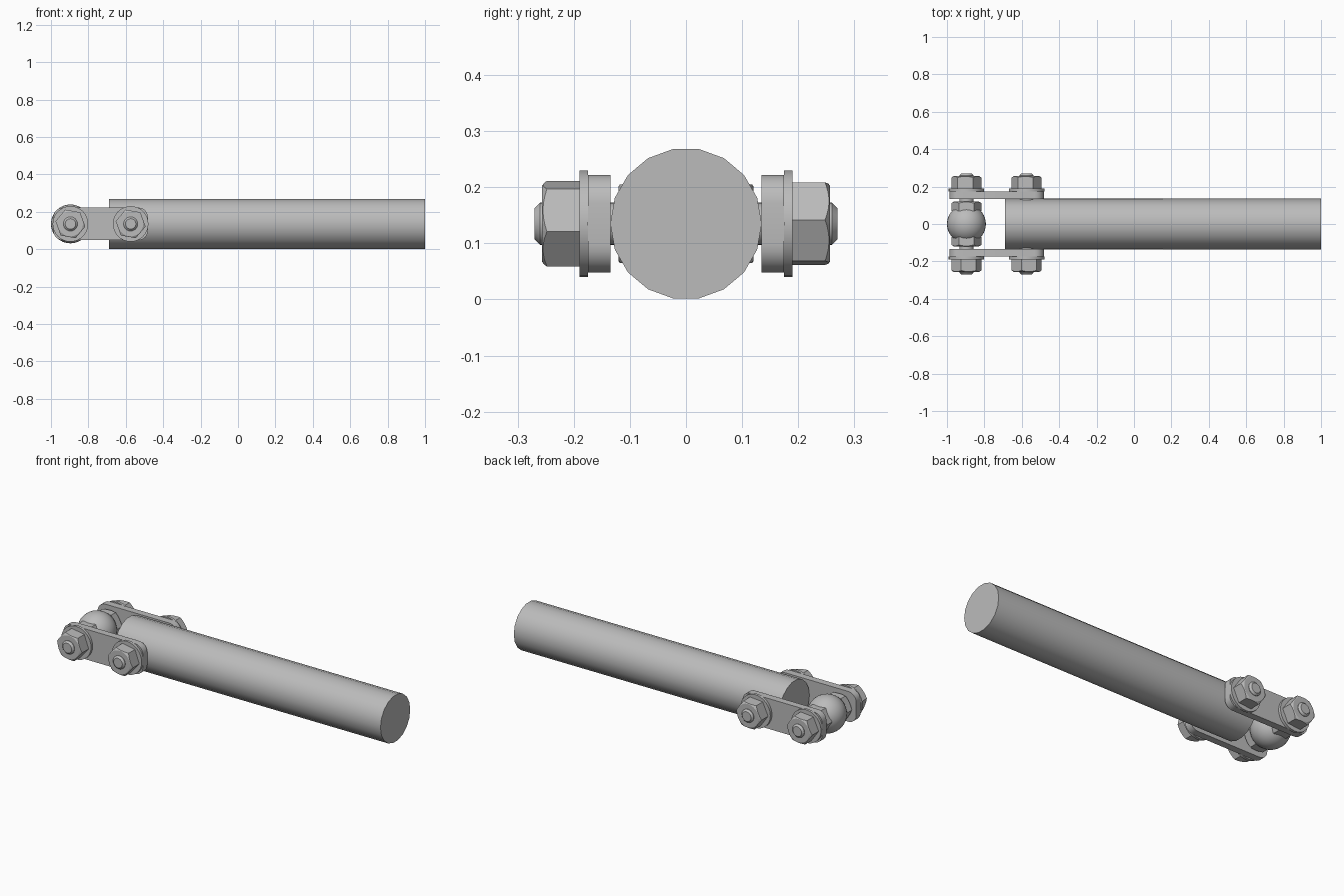
import bpy, bmesh, math
from mathutils import Matrix, Vector

old = bpy.data.objects.get("Cube")
if old:
    bpy.data.objects.remove(old, do_unlink=True)

steel = bpy.data.materials.new("grey steel")
steel.use_nodes = True
GREY = (0.5, 0.5, 0.5, 1)
steel.diffuse_color = GREY
steel.node_tree.nodes["Principled BSDF"].inputs["Base Color"].default_value = GREY

Z = 0.135                  # height of the main axis
PIN_X = (-0.896, -0.574)   # ball pin and bar pin


def finish(name, bm, smooth=35):
    bmesh.ops.remove_doubles(bm, verts=bm.verts, dist=1e-5)
    bmesh.ops.recalc_face_normals(bm, faces=bm.faces)
    mesh = bpy.data.meshes.new(name)
    bm.to_mesh(mesh)
    bm.free()
    mesh.materials.append(steel)
    obj = bpy.data.objects.new(name, mesh)
    bpy.context.collection.objects.link(obj)
    bpy.ops.object.select_all(action='DESELECT')
    obj.select_set(True)
    bpy.context.view_layer.objects.active = obj
    if smooth:
        bpy.ops.object.shade_smooth_by_angle(angle=math.radians(smooth))
    return obj


def lathe(name, x, profile, sides=24, turn=0, smooth=35):
    """Turn (radius, y) points about the y axis through (x, 0, Z)."""
    bm = bmesh.new()
    rings = []
    for r, y in profile:
        ring = []
        for i in range(sides):
            a = turn + math.tau * i / sides
            ring.append(bm.verts.new((x + r * math.cos(a), y, Z + r * math.sin(a))))
        rings.append(ring)
    for low, high in zip(rings, rings[1:]):
        for i in range(sides):
            j = (i + 1) % sides
            bm.faces.new((low[i], low[j], high[j], high[i]))
    bm.faces.new(rings[0])
    bm.faces.new(rings[-1])
    return finish(name, bm, smooth)


def nut(name, x, start, end, side, turn):
    """Hex prism whose outer corners are trimmed by a chamfered round."""
    hexagon = lathe(name, x, [(0.081, side * start), (0.081, side * end)], 6, turn, 0)
    round_ = lathe("nut_trim", x, [(0.084, side * (start - 0.01)), (0.084, side * (end - 0.011)),
                                   (0.066, side * (end + 0.0005))], 36, 0, 0)
    mod = hexagon.modifiers.new("chamfer", 'BOOLEAN')
    mod.operation = 'INTERSECT'
    mod.solver = 'EXACT'
    mod.object = round_
    bpy.context.view_layer.objects.active = hexagon
    bpy.ops.object.modifier_apply(modifier=mod.name)
    bpy.data.objects.remove(round_, do_unlink=True)


def plate(name, side):
    """Flat link with rounded corners."""
    bm = bmesh.new()
    x0, x1, half, r = -0.987, -0.482, 0.087, 0.05
    verts = []
    corners = ((x1 - r, half - r), (x0 + r, half - r), (x0 + r, r - half), (x1 - r, r - half))
    for q, (cx, cz) in enumerate(corners):
        for k in range(7):
            a = math.pi / 2 * (q + k / 6)
            verts.append(bm.verts.new((cx + r * math.cos(a), side * 0.135, Z + cz + r * math.sin(a))))
    face = bm.faces.new(verts)
    out = bmesh.ops.extrude_face_region(bm, geom=[face])
    moved = [v for v in out["geom"] if isinstance(v, bmesh.types.BMVert)]
    bmesh.ops.translate(bm, verts=moved, vec=Vector((0, side * 0.04, 0)))
    finish(name, bm)


# Main round bar along x
bm = bmesh.new()
place = Matrix.Translation((0.155, 0, Z)) @ Matrix.Rotation(math.pi / 2, 4, 'Y')
bmesh.ops.create_cone(bm, cap_ends=True, segments=18, radius1=Z, radius2=Z, depth=1.69, matrix=place)
finish("round_bar", bm)

# Ball on the end pin
bm = bmesh.new()
bmesh.ops.create_uvsphere(bm, u_segments=32, v_segments=20, radius=0.104,
                          matrix=Matrix.Translation((PIN_X[0], 0, Z)) @ Matrix.Rotation(math.pi / 2, 4, 'X'))
finish("ball", bm)

# Threaded pins with chamfered tips
for label, x in zip(("ball", "bar"), PIN_X):
    lathe(label + "_pin", x, [(0.028, -0.27), (0.038, -0.26), (0.038, 0.26), (0.028, 0.27)], smooth=30)

# Links, washers and nuts on both sides
for where, side in (("front", -1), ("back", 1)):
    plate(where + "_link", side)
    nut(where + "_inner_nut", PIN_X[0], 0.07, 0.12, side, 0)
    for label, x in zip(("ball", "bar"), PIN_X):
        lathe(f"{where}_{label}_washer", x, [(0.095, side * 0.175), (0.095, side * 0.19)], 32)
        nut(f"{where}_{label}_nut", x, 0.19, 0.257, side, math.radians(5 if side > 0 else -10))
